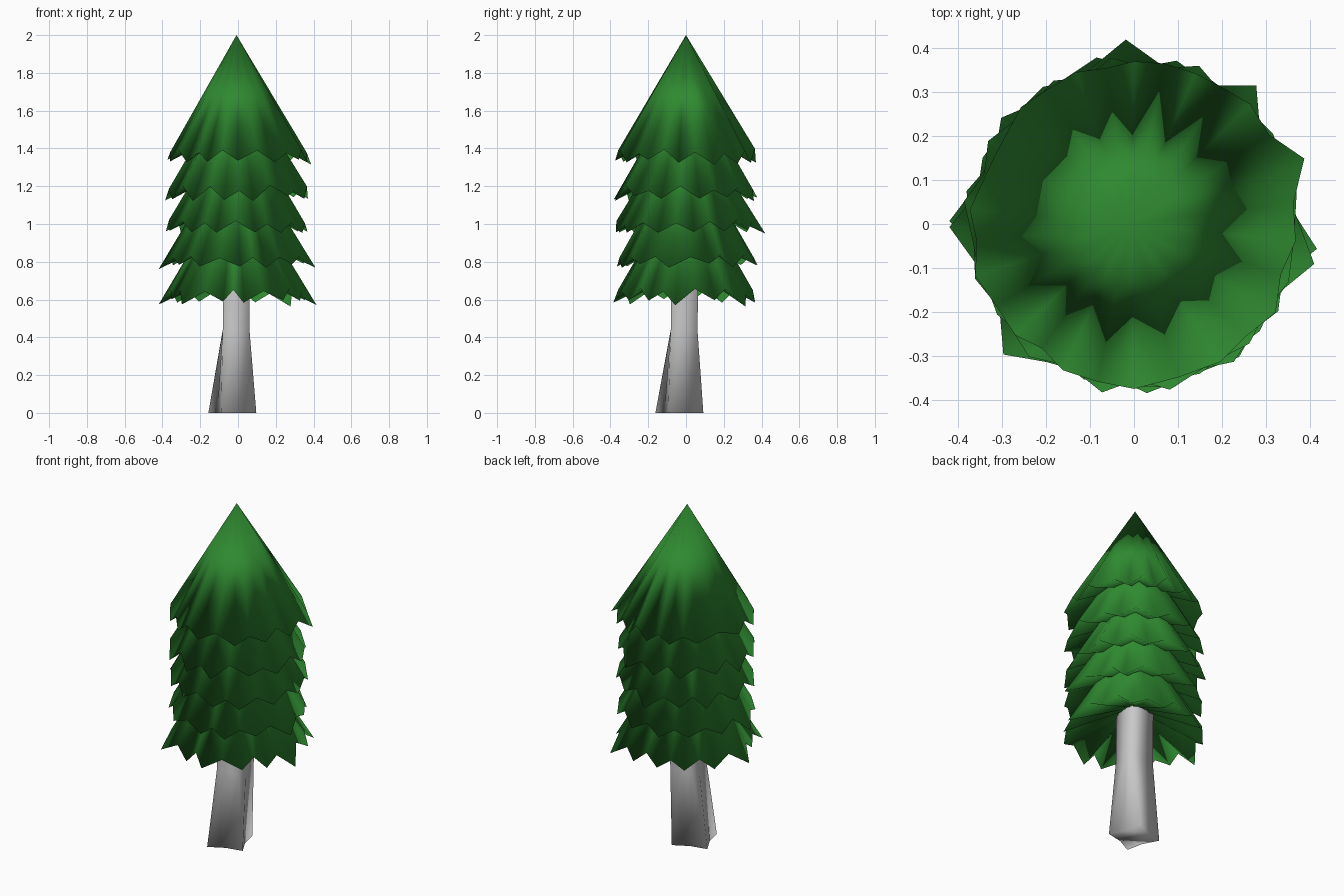
import bpy, bmesh, math, random
from math import sin, cos, radians

if "Cube" in bpy.data.objects:
    bpy.data.objects.remove(bpy.data.objects["Cube"])

random.seed(12)


def material(name, rgb):
    m = bpy.data.materials.new(name)
    m.diffuse_color = (*rgb, 1)
    m.use_nodes = True
    m.node_tree.nodes["Principled BSDF"].inputs["Base Color"].default_value = m.diffuse_color
    return m


GREEN = material("needle green", (0.028, 0.25, 0.03))
GREY = material("bark grey", (0.58, 0.58, 0.58))


def finish(name, bm, mat, angle):
    bmesh.ops.recalc_face_normals(bm, faces=bm.faces)
    me = bpy.data.meshes.new(name)
    bm.to_mesh(me)
    bm.free()
    me.materials.append(mat)
    ob = bpy.data.objects.new(name, me)
    bpy.context.collection.objects.link(ob)
    bpy.ops.object.select_all(action='DESELECT')
    ob.select_set(True)
    bpy.context.view_layer.objects.active = ob
    bpy.ops.object.shade_smooth_by_angle(angle=radians(angle))
    return ob


def bridge(bm, a, b):
    n = len(a)
    for i in range(n):
        j = (i + 1) % n
        bm.faces.new((a[i], a[j], b[j], b[i]))


# a pleated skirt: apex, zigzag rim, shallow hollow underside
def foliage_tier(name, apex_z, rim, hollow_z):
    bm = bmesh.new()
    apex = bm.verts.new((-0.008, 0, apex_z))
    edge = [bm.verts.new((r * cos(a), r * sin(a), z)) for a, r, z in rim]
    inner = [bm.verts.new((0.05 * cos(a), 0.05 * sin(a), hollow_z)) for a, r, z in rim]
    n = len(edge)
    for i in range(n):
        bm.faces.new((apex, edge[i], edge[(i + 1) % n]))
    bridge(bm, edge, inner)
    bm.faces.new(inner)
    finish(name, bm, GREEN, 180)


# rim of low drooping tips (angle, radius) with raised valleys between them
def rim_from_tips(tips, tip_z, valley_r):
    rim = []
    for i, (a, r) in enumerate(tips):
        b = tips[(i + 1) % len(tips)][0] + (360 if i == len(tips) - 1 else 0)
        rim.append((radians(a), r, tip_z + 0.02 - (r - 0.37) * 0.4 + random.uniform(-0.012, 0.012)))
        rim.append((radians((a + b) / 2), valley_r + random.uniform(-0.01, 0.01),
                    tip_z + 0.07 + random.uniform(-0.015, 0.015)))
    return rim


# top tier
top_tips = [(-162, 0.38), (-137, 0.37), (-116, 0.37), (-90, 0.375), (-58, 0.37), (-32, 0.38),
            (-6, 0.37), (21, 0.415), (46, 0.38), (68, 0.37), (90, 0.37), (111, 0.37), (134, 0.37), (175, 0.375)]
foliage_tier("foliage_top", 2.0, rim_from_tips(top_tips, 1.315, 0.362), 1.50)

# lower tiers: tip height, apex height, turn, number of tips, longest tips
for k, (tz, az, turn, n, far) in enumerate([
        (1.12, 1.80, 10, 13, (172, 260)), (0.94, 1.62, 5, 13, (83, 270)),
        (0.76, 1.45, 18, 13, (-5, 180)), (0.575, 1.27, -4, 14, (228, 42, 172, -7))]):
    tips = []
    for i in range(n):
        a = turn + i * 360 / n + random.uniform(-5, 5)
        d = min(abs((a - f + 180) % 360 - 180) for f in far)
        r = (0.39 if k == 0 else 0.42) if d < 13 else random.uniform(0.365, 0.39)
        tips.append((a, r))
    foliage_tier(f"foliage_tier_{k + 2}", az, rim_from_tips(tips, tz, 0.36), tz + 0.18)

# trunk: four twisted roots at the base, squarish stem tapering inside the foliage
bm = bmesh.new()
# height, centre, ridge radius, groove radius, turn
sections = [(0, -0.03, -0.035, 0.14, 0.085, 65), (0.44, -0.01, -0.01, 0.1, 0.069, 45),
            (0.75, -0.01, -0.005, 0.1, 0.069, 45), (1.7, 0, 0, 0.03, 0.025, 45)]
rings = []
for z, cx, cy, r_out, r_in, turn in sections:
    ring = []
    for i in range(8):
        a = radians(turn + 45 * i)
        r = r_out if i % 2 == 0 else r_in
        ring.append(bm.verts.new((cx + r * cos(a), cy + r * sin(a), z)))
    rings.append(ring)
for a, b in zip(rings, rings[1:]):
    bridge(bm, a, b)
bm.faces.new(rings[0])
bm.faces.new(rings[-1])
finish("trunk", bm, GREY, 180)
